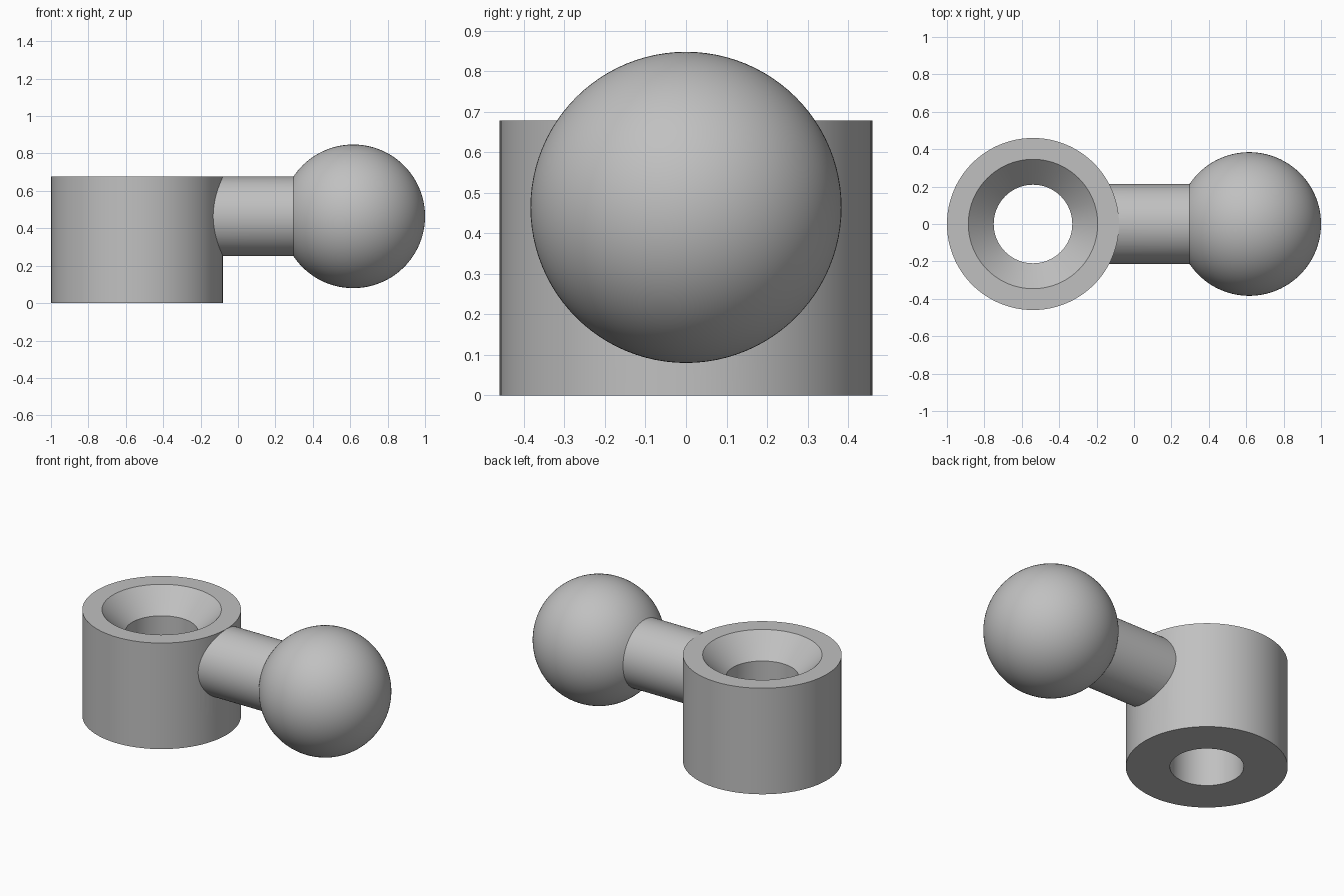
import bpy, bmesh
from math import sin, cos, pi, asin, sqrt, radians
from mathutils import Matrix, Vector

cube = bpy.data.objects.get("Cube")
if cube:
    bpy.data.objects.remove(cube, do_unlink=True)

GREY = (0.53, 0.53, 0.53, 1)
grey = bpy.data.materials.new("plain grey")
grey.use_nodes = True
grey.diffuse_color = GREY
grey.node_tree.nodes["Principled BSDF"].inputs["Base Color"].default_value = GREY


def revolve(name, profile, matrix, closed=False, steps=96):
    """Spin a (radius, height) profile round z, then place it."""
    bm = bmesh.new()
    verts = [bm.verts.new((r, 0, h)) for r, h in profile]
    pairs = list(zip(verts, verts[1:]))
    if closed:
        pairs.append((verts[-1], verts[0]))
    edges = [bm.edges.new(p) for p in pairs]
    bmesh.ops.spin(bm, geom=verts + edges, cent=(0, 0, 0), axis=(0, 0, 1),
                   angle=2 * pi, steps=steps, use_duplicate=False)
    bmesh.ops.remove_doubles(bm, verts=bm.verts, dist=1e-5)
    bmesh.ops.recalc_face_normals(bm, faces=bm.faces)
    bm.transform(matrix)
    mesh = bpy.data.meshes.new(name)
    bm.to_mesh(mesh)
    bm.free()
    mesh.materials.append(grey)
    obj = bpy.data.objects.new(name, mesh)
    bpy.context.collection.objects.link(obj)
    return obj


# Collar: upright ring with a straight bore and a countersunk top
R, H, BORE, SINK = 0.46, 0.678, 0.21, 0.346
collar = revolve("collar_with_ball_stud",
                 [(BORE, 0), (R, 0), (R, H), (SINK, H), (BORE, H - 0.138)],
                 Matrix.Translation((-0.54, 0, 0)), closed=True)

# Ball stud: round stem running into a ball, revolved about the x axis
BALL, STEM, CENTRE, START = 0.384, 0.213, 0.616, -0.18
first = pi - asin(STEM / BALL)
N = 48
arc = [(BALL * sin(first * (1 - i / N)), CENTRE + BALL * cos(first * (1 - i / N)))
       for i in range(N)]
profile = [(0, START), (STEM, START)] + arc + [(0, CENTRE + BALL)]
stud = revolve("ball_stud_helper", profile,
               Matrix.Translation((0, 0, 0.464)) @ Matrix.Rotation(pi / 2, 4, 'Y'))

# Fuse the stud to the collar wall
union = collar.modifiers.new("fuse stud", 'BOOLEAN')
union.operation = 'UNION'
union.solver = 'EXACT'
union.object = stud
bpy.ops.object.select_all(action='DESELECT')
collar.select_set(True)
bpy.context.view_layer.objects.active = collar
bpy.ops.object.modifier_apply(modifier=union.name)
bpy.data.objects.remove(stud, do_unlink=True)
bpy.ops.object.shade_smooth_by_angle(angle=radians(25))
